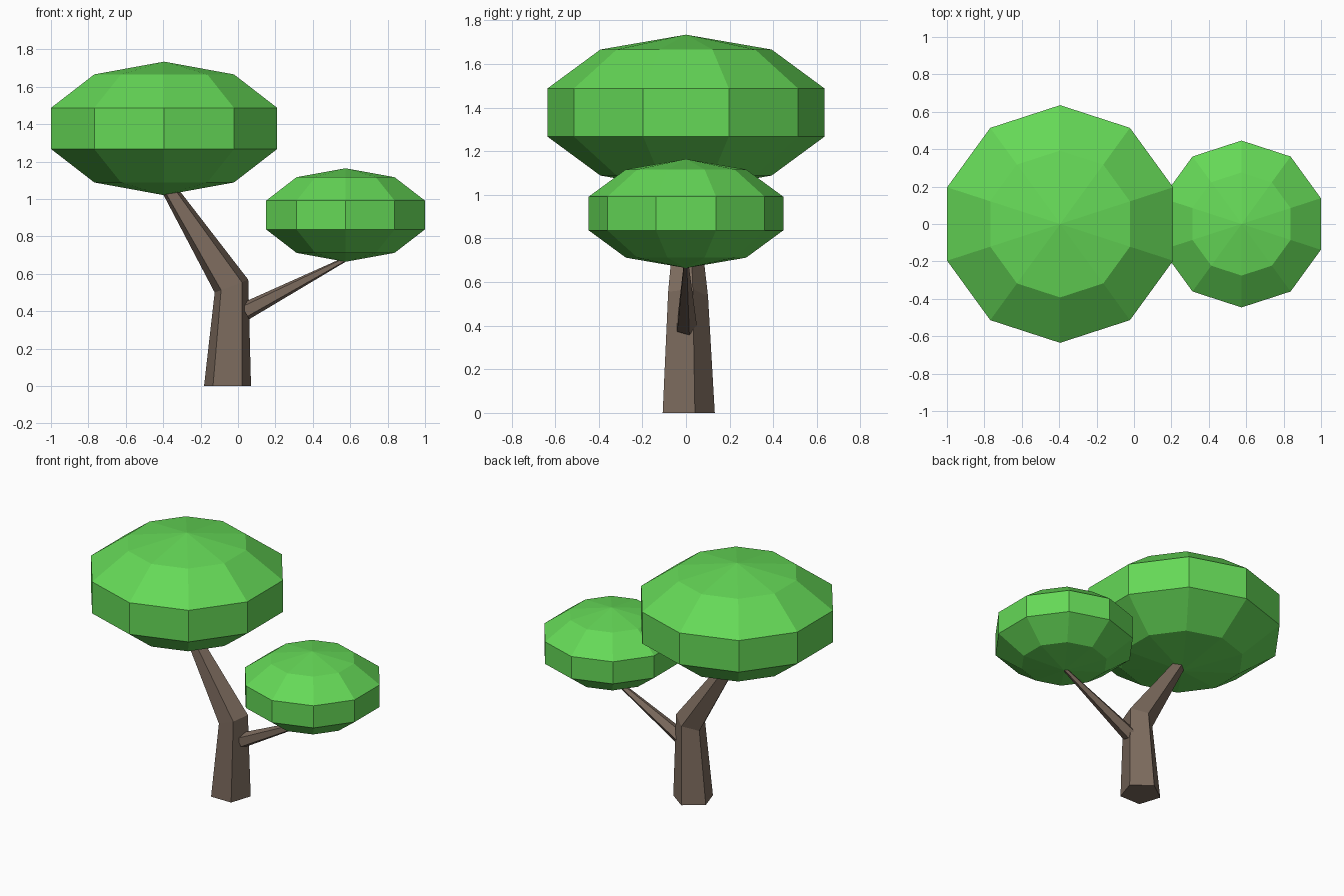
import bpy, bmesh
from math import sin, cos, pi, radians
from mathutils import Vector, Matrix

if "Cube" in bpy.data.objects:
    bpy.data.objects.remove(bpy.data.objects["Cube"])


def material(name, color):
    m = bpy.data.materials.new(name)
    m.diffuse_color = color
    m.use_nodes = True
    m.node_tree.nodes["Principled BSDF"].inputs["Base Color"].default_value = m.diffuse_color
    return m


bark = material("bark", (0.20, 0.145, 0.11, 1))
leaf = material("leaf", (0.13, 0.69, 0.095, 1))


def finish(bm, name, mat):
    bmesh.ops.recalc_face_normals(bm, faces=bm.faces)
    me = bpy.data.meshes.new(name)
    bm.to_mesh(me)
    bm.free()
    me.materials.append(mat)
    ob = bpy.data.objects.new(name, me)
    bpy.context.collection.objects.link(ob)


def limb(name, stations, sides=5):
    """Loft pentagon rings; station = (x, z, radius, lean towards +x in degrees)."""
    bm = bmesh.new()
    rings = []
    for x, z, r, lean in stations:
        across = Vector((cos(radians(lean)), 0, -sin(radians(lean))))
        ring = []
        for i in range(sides):
            a = pi / 2 + 2 * pi * i / sides
            p = Vector((x, 0, z)) + across * r * cos(a) + Vector((0, r * sin(a), 0))
            ring.append(bm.verts.new(p))
        rings.append(ring)
    for lo, hi in zip(rings, rings[1:]):
        for i in range(sides):
            j = (i + 1) % sides
            bm.faces.new((lo[i], lo[j], hi[j], hi[i]))
    bm.faces.new(rings[0])
    bm.faces.new(rings[-1])
    finish(bm, name, bark)


def canopy(name, x, z, radius, half_height):
    """Flattened ten-sided sphere with corners on the y axis."""
    bm = bmesh.new()
    bmesh.ops.create_uvsphere(bm, u_segments=10, v_segments=5, radius=1)
    bm.transform(Matrix.Translation((x, 0, z))
                 @ Matrix.Diagonal((radius, radius, half_height, 1)))
    finish(bm, name, leaf)


# Bent trunk and side branch
limb("trunk", [(-0.056, 0, 0.132, 0), (-0.035, 0.534, 0.101, -21), (-0.40, 1.10, 0.037, -33)])
limb("side_branch", [(0.036, 0.398, 0.05, 60), (0.60, 0.691, 0.011, 62)])

# Leaf crowns
canopy("large_canopy", -0.395, 1.377, 0.668, 0.357)
canopy("small_canopy", 0.575, 0.914, 0.469, 0.25)
